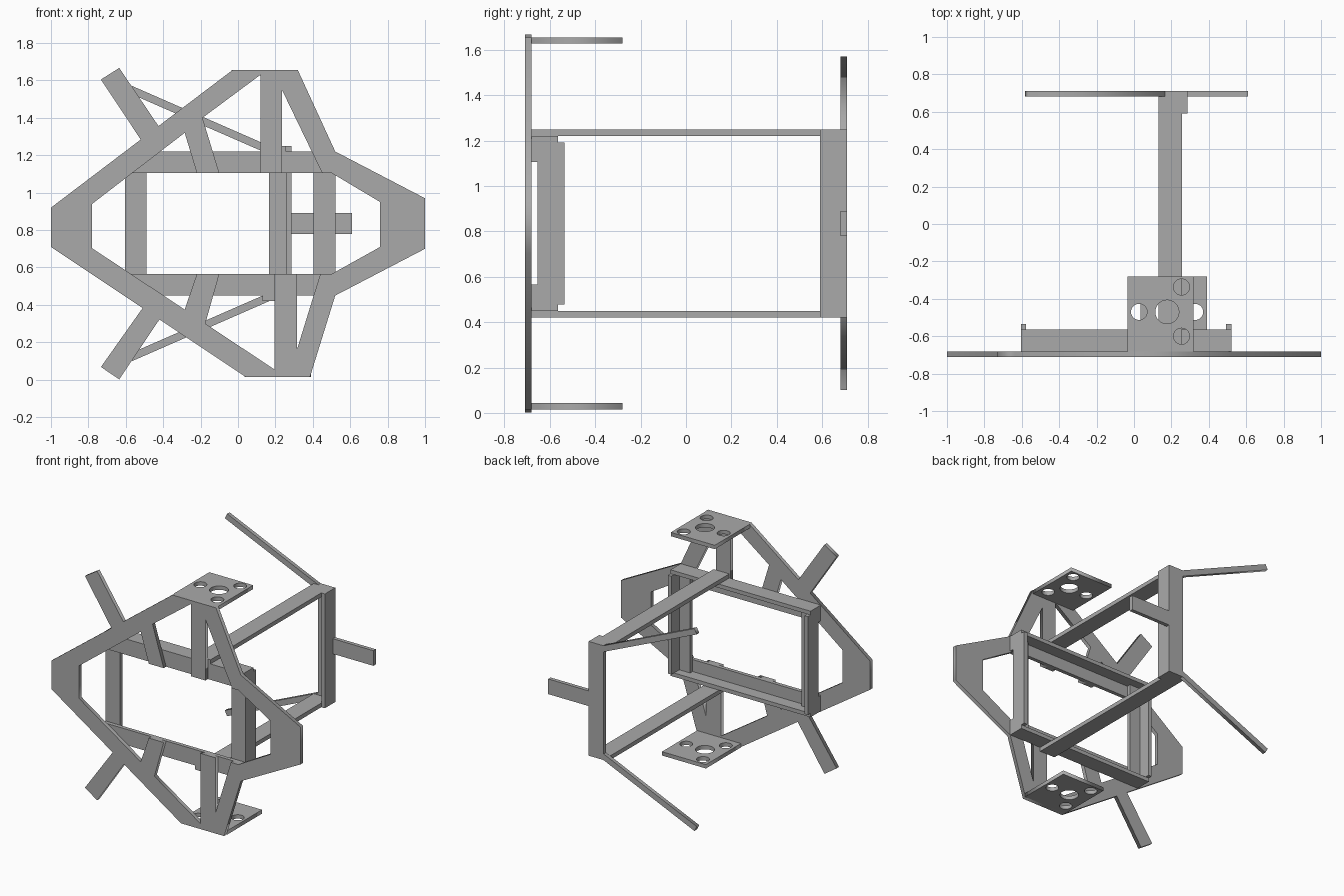
import bpy, math

cube = bpy.data.objects.get("Cube")
if cube:
    bpy.data.objects.remove(cube, do_unlink=True)

T = 0.028          # sheet thickness
MID = 0.835        # height of the mirror line
FRONT, BACK = -0.71, 0.71

grey = bpy.data.materials.new("plain_grey")
grey.use_nodes = True
grey.diffuse_color = (0.4, 0.4, 0.4, 1)
grey.node_tree.nodes["Principled BSDF"].inputs["Base Color"].default_value = (0.4, 0.4, 0.4, 1)


def sheet(name, loops, location, upright):
    """Flat sheet of thickness T; the first loop is the outline, the rest are holes."""
    curve = bpy.data.curves.new(name, 'CURVE')
    curve.dimensions = '2D'
    curve.fill_mode = 'BOTH'
    curve.extrude = T / 2
    for loop in loops:
        spline = curve.splines.new('POLY')
        spline.points.add(len(loop) - 1)
        for point, (u, v) in zip(spline.points, loop):
            point.co = (u, v, 0, 1)
        spline.use_cyclic_u = True
    temp = bpy.data.objects.new(name + "_curve", curve)
    bpy.context.collection.objects.link(temp)
    bpy.context.view_layer.update()
    mesh = bpy.data.meshes.new_from_object(
        temp.evaluated_get(bpy.context.evaluated_depsgraph_get()))
    bpy.data.objects.remove(temp, do_unlink=True)
    mesh.name = name
    mesh.materials.clear()
    mesh.materials.append(grey)
    obj = bpy.data.objects.new(name, mesh)
    obj.location = location
    if upright:
        obj.rotation_euler.x = math.pi / 2
    bpy.context.collection.objects.link(obj)
    return obj


def box(name, x, y, z):
    bpy.ops.mesh.primitive_cube_add(size=1, location=[sum(r) / 2 for r in (x, y, z)])
    obj = bpy.context.object
    obj.name = name
    obj.scale = [r[1] - r[0] for r in (x, y, z)]
    obj.data.materials.append(grey)


def circle(x, y, r, n=32):
    return [(x + r * math.cos(math.tau * i / n), y + r * math.sin(math.tau * i / n))
            for i in range(n)]


def flip(z, side):
    """Height range, mirrored across MID for the lower side."""
    return z if side > 0 else tuple(sorted(2 * MID - h for h in z))


# Front plate with two side fins, struts and one large cut-out
outline = [(-1, 0.92), (-0.52, 1.284), (-0.733, 1.605), (-0.635, 1.667), (-0.425, 1.356),
           (-0.03, 1.655), (0.32, 1.655), (0.52, 1.22), (1, 0.97), (1, 0.7), (0.52, 0.45),
           (0.385, 0.015), (0.04, 0.015), (-0.42, 0.322), (-0.635, 0.002),
           (-0.733, 0.068), (-0.51, 0.383), (-1, 0.71)]
cutout = [(-0.78, 0.94), (-0.285, 1.32), (-0.22, 1.105), (-0.1, 1.105), (-0.19, 1.4),
          (0.12, 1.63), (0.12, 1.105), (0.235, 1.105), (0.235, 1.55), (0.45, 1.105),
          (0.5, 1.105), (0.76, 0.95), (0.76, 0.71), (0.5, 0.565), (0.44, 0.565),
          (0.315, 0.16), (0.315, 0.565), (0.195, 0.565), (0.195, 0.055), (-0.175, 0.3),
          (-0.1, 0.565), (-0.22, 0.565), (-0.285, 0.375), (-0.78, 0.703)]
sheet("front_plate", [outline, cutout], (0, FRONT + T / 2, 0), True)

# Drilled mounting plates; the lower one is turned over about the axis x = 0.177
AXIS = 0.177
for name, side, z in (("upper", 1, 1.641), ("lower", -1, 0.029)):
    x0, x1 = sorted(AXIS + side * d for d in (-0.212, 0.141))
    rect = [(x0, FRONT + T), (x1, FRONT + T), (x1, -0.28), (x0, -0.28)]
    holes = [circle(AXIS, -0.47, 0.063)]
    for dx, y in ((0.077, -0.337), (0.077, -0.6), (-0.15, -0.47)):
        holes.append(circle(AXIS + side * dx, y, 0.043))
    sheet(name + "_mounting_plate", [rect] + holes, (0, 0, z), False)

# Angle-iron frame behind the front plate
X0, X1, W = -0.605, 0.52, 0.115
Y0 = FRONT + T
for name, side in (("upper", 1), ("lower", -1)):
    box(name + "_rail_web", (X0, X1), (Y0, Y0 + T), flip((1.105, 1.22), side))
    box(name + "_rail_flange", (X0, X1), (Y0, -0.565), flip((1.22 - T, 1.22), side))
    # Long arm from the frame to the rear post
    box(name + "_long_arm", (0.13, 0.256), (Y0, BACK - T), flip((1.22, 1.25), side))
for name, edge, inward in (("right", X0, 1), ("left", X1, -1)):
    post_z = (0.45 + T, 1.22 - T)
    box(name + "_post_web", sorted((edge, edge + inward * W)), (Y0 + T, Y0 + 2 * T), post_z)
    box(name + "_post_flange", sorted((edge, edge + inward * T)), (Y0 + T, -0.535), post_z)

# Rear angle-iron post
box("rear_post_web", (0.165, 0.285), (BACK - T, BACK), (0.42, 1.25))
box("rear_post_flange", (0.256, 0.285), (0.59, BACK), (0.42, 1.25))

# Rear fins: one level, two slanted
box("rear_level_fin", (0.28, 0.61), (BACK - T, BACK), (0.78, 0.89))
slant = [(-0.565, 1.57), (0.167, 1.25), (0.167, 1.205), (-0.584, 1.533)]
for name, side in (("upper", 1), ("lower", -1)):
    loop = [(x, flip((z,), side)[0]) for x, z in slant]
    sheet(name + "_rear_fin", [loop], (0, BACK - T / 2, 0), True)
